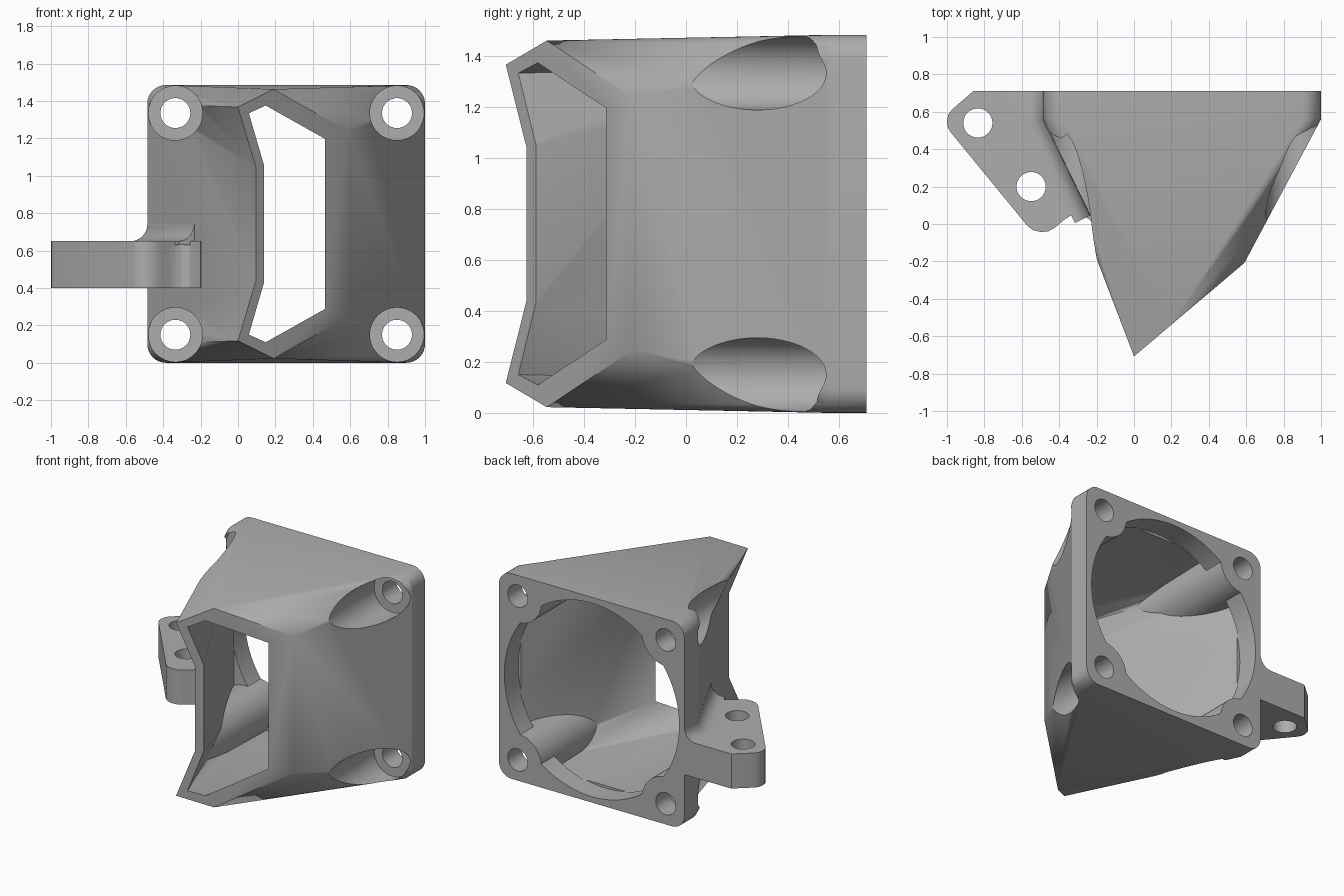
import bpy, bmesh, math
from mathutils import Vector

if "Cube" in bpy.data.objects:
    bpy.data.objects.remove(bpy.data.objects["Cube"])

CX, CZ, HALF = 0.2575, 0.7425, 0.7425    # centre and half size of the fan plate
BACK, FRONT = 0.71, 0.56                 # back and front of the plate
BOLT = 0.5925                            # bolt offset from the centre
BOLTS = [(CX + sx * BOLT, CZ + sz * BOLT) for sx in (-1, 1) for sz in (-1, 1)]

grey = bpy.data.materials.new("plain grey")
grey.use_nodes = True
COLOUR = (0.42, 0.42, 0.42, 1)
grey.diffuse_color = COLOUR
grey.node_tree.nodes["Principled BSDF"].inputs["Base Color"].default_value = COLOUR


def finish(name, bm):
    bmesh.ops.recalc_face_normals(bm, faces=bm.faces)
    mesh = bpy.data.meshes.new(name)
    bm.to_mesh(mesh)
    bm.free()
    mesh.materials.append(grey)
    ob = bpy.data.objects.new(name, mesh)
    bpy.context.collection.objects.link(ob)
    return ob


def boolean(target, tool, operation):
    mod = target.modifiers.new(operation.lower(), 'BOOLEAN')
    mod.operation, mod.solver, mod.object = operation, 'EXACT', tool
    bpy.context.view_layer.objects.active = target
    bpy.ops.object.modifier_apply(modifier=mod.name)
    bpy.data.objects.remove(tool)


def prism(name, points, offset):
    """Extrude a closed 3D outline."""
    bm = bmesh.new()
    face = bm.faces.new([bm.verts.new(p) for p in points])
    new = bmesh.ops.extrude_face_region(bm, geom=[face])["geom"]
    bmesh.ops.translate(bm, vec=offset, verts=[v for v in new if isinstance(v, bmesh.types.BMVert)])
    if face.is_valid and all(len(e.link_faces) == 1 for e in face.edges):
        bm.faces.new(list(face.verts))
    return finish(name, bm)


def circle(r, n):
    return [(r * math.cos(2 * math.pi * i / n), r * math.sin(2 * math.pi * i / n)) for i in range(n)]


def rod_y(name, x, z, r, y0, y1, n=48):
    return prism(name, [(x + a, y0, z + b) for a, b in circle(r, n)], (0, y1 - y0, 0))


def rod_z(name, x, y, r, z0, z1, n=40):
    return prism(name, [(x + a, y + b, z0) for a, b in circle(r, n)], (0, 0, z1 - z0))


def mouth_point(x, dz):
    """Point on the slanted mouth plane."""
    return Vector((x, -0.708 + 0.847 * x, CZ + dz))


def duct(name, half, radius, spike, peak, corner, notch, back=None, push=0.0):
    """Loft from a rounded square to the eight-sided mouth."""
    bm = bmesh.new()
    steps = 8
    arcs = []
    for k, (sx, sz) in enumerate(((-1, 1), (1, 1), (1, -1), (-1, -1))):
        c = (CX + sx * (half - radius), CZ + sz * (half - radius))
        angles = [math.radians(180 - 90 * k - 90 * i / steps) for i in range(steps + 1)]
        arcs.append([bm.verts.new((c[0] + radius * math.cos(a), FRONT, c[1] + radius * math.sin(a)))
                     for a in angles])
    tl, tr, br, bl = arcs
    flip = lambda p: (p[0], -p[1])
    ring = [spike, peak, corner, flip(corner), flip(peak), flip(spike), flip(notch), notch]
    mouth = [bm.verts.new(mouth_point(*p)) for p in ring]
    a, b, c, d, e, f, g, h = mouth
    mid = steps // 2
    pairs = [(tl[0], h)] + [(v, a) for v in tl] + [(tl[-1], b)]
    pairs += [(v, b) for v in tr[:mid + 1]] + [(v, c) for v in tr[mid:]]
    pairs += [(v, d) for v in br[:mid + 1]] + [(v, e) for v in br[mid:]]
    pairs += [(bl[0], e)] + [(v, f) for v in bl] + [(bl[-1], g)]
    for (p, m), (q, n) in zip(pairs, pairs[1:] + pairs[:1]):
        corners = list(dict.fromkeys((p, q, n, m)))
        if len(corners) > 2:
            bm.faces.new(corners)
    # Caps, optionally pushed outwards
    for loop, vec in ((sum(arcs, []), Vector((0, (back or FRONT) - FRONT, 0))),
                      (mouth, Vector((0.647, -0.763, 0)) * push)):
        if vec.length > 0:
            moved = [bm.verts.new(v.co + vec) for v in loop]
            for i in range(len(loop)):
                bm.faces.new((loop[i - 1], loop[i], moved[i], moved[i - 1]))
            loop = moved
        bm.faces.new(loop)
    big = [f for f in bm.faces if len(f.verts) == 4]
    bmesh.ops.triangulate(bm, faces=big)
    return finish(name, bm)


# Outer shell with the square fan plate
body = duct("fan_duct", HALF, 0.1, (0, 0.625), (0.19, 0.72), (0.59, 0.495), (0.095, 0.305), back=BACK)

# Side mounting arm
outline = [(-0.455, 0.71), (-0.86, 0.71), (-0.975, 0.61), (-0.993, 0.585), (-1, 0.55), (-0.997, 0.52),
           (-0.98, 0.49), (-0.57, -0.01), (-0.54, -0.033), (-0.5, -0.043), (-0.46, -0.04), (-0.42, -0.018),
           (-0.37, 0.025), (-0.335, 0.047), (-0.3, 0.053), (-0.26, 0.042), (-0.23, 0.015), (-0.2, -0.04),
           (-0.185, 0.0), (-0.455, 0.56)]
arm = prism("mounting_arm", [(x, y, 0.4) for x, y in outline], (0, 0, 0.25))
boolean(body, arm, 'UNION')

# Curved fillet where the arm meets the duct side
R = 0.09
profile = [(-0.025, -0.02), (-0.025, R)]
profile += [(R - R * math.cos(t), R - R * math.sin(t)) for t in [math.pi / 2 * i / 8 for i in range(9)]]
profile += [(R, -0.02)]
bm = bmesh.new()
path = [((-0.485, BACK), (-1, 0)), ((-0.485, FRONT), (-1, -0.23)), ((-0.235, 0.045), (-0.9, -0.44))]
rings = [[bm.verts.new((px + nx * o, py + ny * o, 0.65 + h)) for o, h in profile]
         for (px, py), (nx, ny) in path]
for r0, r1 in zip(rings, rings[1:]):
    for i in range(len(r0)):
        bm.faces.new((r0[i - 1], r0[i], r1[i], r1[i - 1]))
bm.faces.new(rings[0])
bm.faces.new(rings[-1])
boolean(body, finish("arm_fillet", bm), 'UNION')

# Hollow inside with the round fan bore, leaving bosses around the bolts
cavity = duct("cavity", 0.682, 0.06, (0.058, 0.592), (0.148, 0.633), (0.465, 0.455), (0.14, 0.31), push=0.1)
boolean(cavity, rod_y("bore", CX, CZ, 0.7, FRONT - 0.01, 0.8, 96), 'UNION')
for x, z in BOLTS:
    boolean(cavity, rod_y("boss", x, z, 0.19, -1, 1), 'DIFFERENCE')
boolean(body, cavity, 'DIFFERENCE')

# Screw pockets and through holes
for x, z in BOLTS:
    boolean(body, rod_y("pocket", x, z, 0.145, -1, 0.55), 'DIFFERENCE')
    boolean(body, rod_y("bolt_hole", x, z, 0.08, 0.4, 1), 'DIFFERENCE')
for x, y in ((-0.835, 0.54), (-0.55, 0.2)):
    boolean(body, rod_z("arm_hole", x, y, 0.078, 0.2, 0.9), 'DIFFERENCE')

bpy.ops.object.select_all(action='DESELECT')
body.select_set(True)
bpy.context.view_layer.objects.active = body
bpy.ops.object.shade_smooth_by_angle(angle=math.radians(25))
